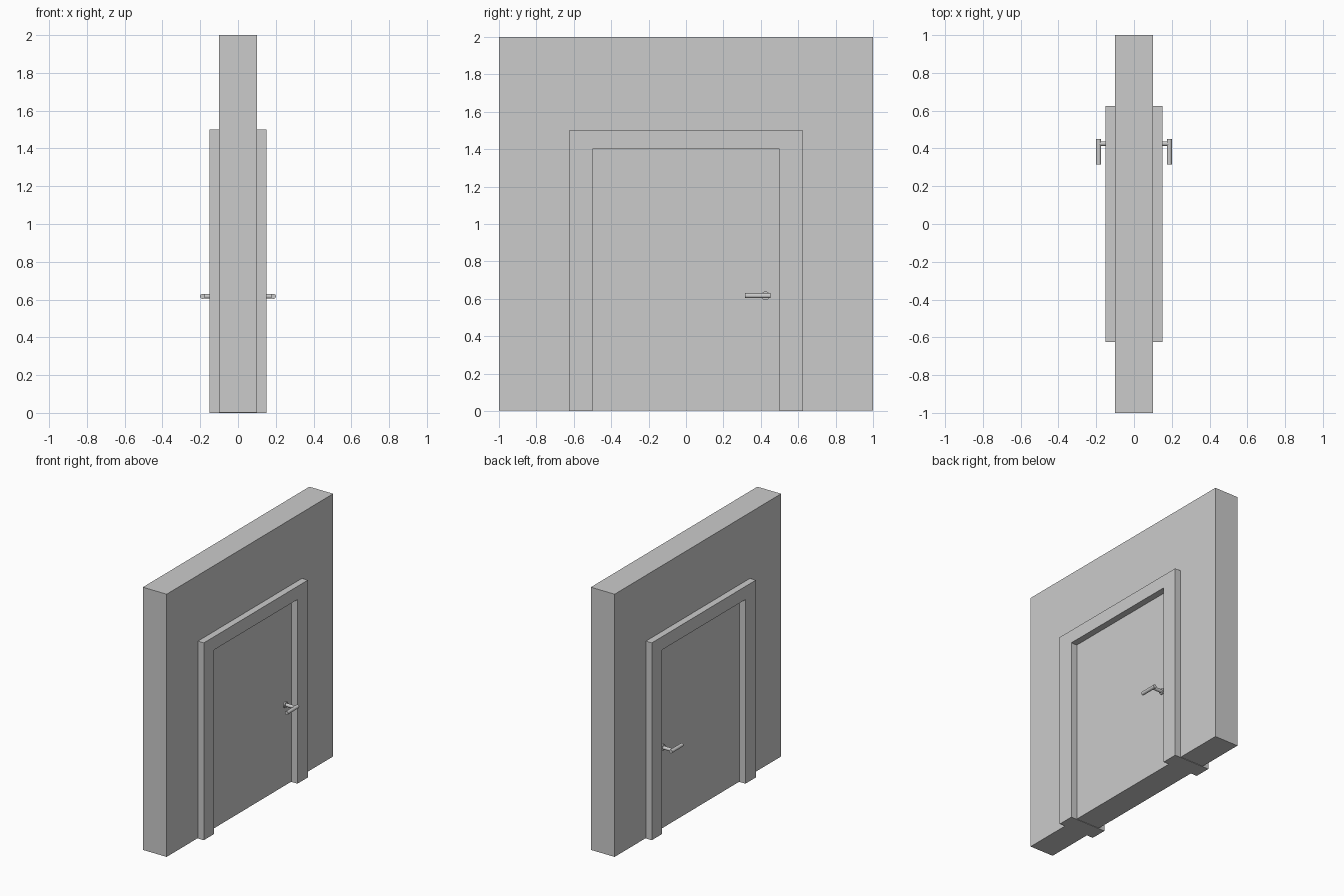
import bpy
import bmesh
from mathutils import Vector

if "Cube" in bpy.data.objects:
    bpy.data.objects.remove(bpy.data.objects["Cube"])


def extrude_profile(name, outline, half_depth):
    """Extrude a (y, z) outline along x, centred on x = 0."""
    bm = bmesh.new()
    face = bm.faces.new([bm.verts.new((-half_depth, y, z)) for y, z in outline])
    out = bmesh.ops.extrude_face_region(bm, geom=[face])
    moved = [v for v in out["geom"] if isinstance(v, bmesh.types.BMVert)]
    bmesh.ops.translate(bm, verts=moved, vec=(2 * half_depth, 0, 0))
    bmesh.ops.recalc_face_normals(bm, faces=bm.faces)
    mesh = bpy.data.meshes.new(name)
    bm.to_mesh(mesh)
    bm.free()
    obj = bpy.data.objects.new(name, mesh)
    bpy.context.collection.objects.link(obj)
    return obj


def arch(y_out, z_out, y_in, z_in, z0):
    """Outline of an upside-down U."""
    return [(-y_out, z0), (-y_out, z_out), (y_out, z_out), (y_out, z0),
            (y_in, z0), (y_in, z_in), (-y_in, z_in), (-y_in, z0)]


def rod(name, start, end, radius, sides=24):
    """Smooth cylinder between two points."""
    a, b = Vector(start), Vector(end)
    bpy.ops.mesh.primitive_cylinder_add(
        vertices=sides, radius=radius, depth=(b - a).length, location=(a + b) / 2,
        rotation=(b - a).to_track_quat('Z', 'Y').to_euler())
    obj = bpy.context.object
    obj.name = name
    bpy.ops.object.shade_smooth_by_angle()
    return obj


GAP = 0.003  # the frame stands slightly lower than wall and door

# Wall with doorway, frame standing proud of it, door flush with the wall
extrude_profile("wall", arch(1.0, 2.0, 0.625, 1.5, GAP), 0.1)
extrude_profile("door_frame", arch(0.625, 1.5, 0.5, 1.4, 0.0), 0.15)
extrude_profile("door_panel", [(-0.5, GAP), (-0.5, 1.4), (0.5, 1.4), (0.5, GAP)], 0.1)

# Handle on each face: rosette, stem and lever
HY, HZ = 0.425, 0.617
for side, s in (("front", 1), ("back", -1)):
    rod(f"{side}_handle_rosette", (s * 0.09, HY, HZ), (s * 0.11, HY, HZ), 0.023)
    rod(f"{side}_handle_stem", (s * 0.10, HY, HZ), (s * 0.187, HY, HZ), 0.0125)
    rod(f"{side}_handle_lever", (s * 0.187, 0.45, HZ), (s * 0.187, 0.316, HZ), 0.0135)
